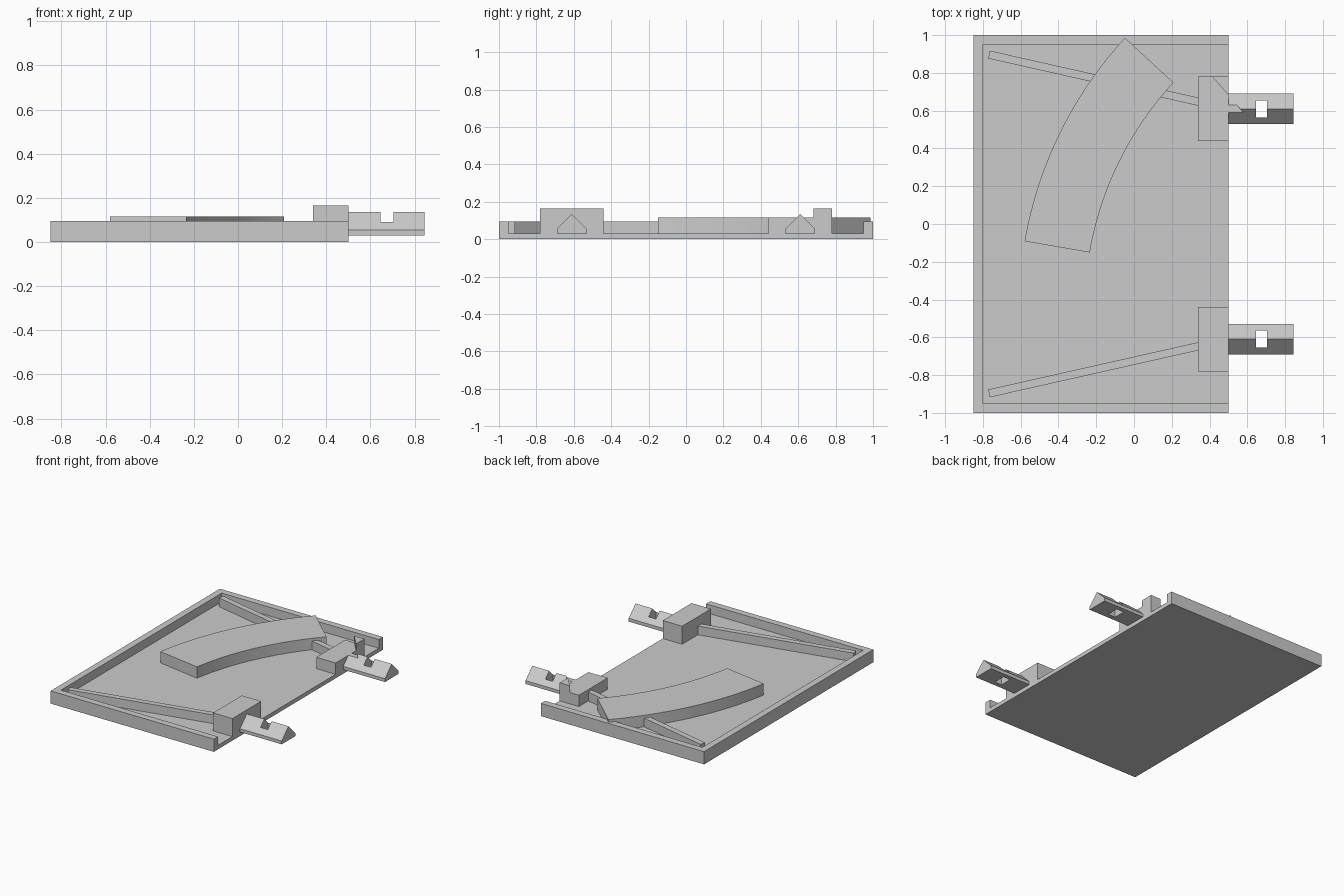
import bpy
import bmesh
from math import cos, sin, radians
from mathutils import Matrix, Vector

if "Cube" in bpy.data.objects:
    bpy.data.objects.remove(bpy.data.objects["Cube"], do_unlink=True)

grey = bpy.data.materials.new("plain grey")
grey.use_nodes = True
colour = (0.6, 0.6, 0.6, 1)
grey.diffuse_color = colour
grey.node_tree.nodes["Principled BSDF"].inputs["Base Color"].default_value = colour

FLOOR, RIM, TRACK = 0.03, 0.095, 0.115
TOP = Matrix.Identity(4)
# Maps a (y, z) profile so that it extrudes along x
ALONG_X = Matrix(((0, 0, 1, 0), (1, 0, 0, 0), (0, 1, 0, 0), (0, 0, 0, 1)))


def prism(name, outline, low, high, frame=TOP):
    """Extrude a flat outline from low to high."""
    bm = bmesh.new()
    face = bm.faces.new([bm.verts.new(frame @ Vector((a, b, low))) for a, b in outline])
    new = bmesh.ops.extrude_face_region(bm, geom=[face])["geom"]
    verts = [v for v in new if isinstance(v, bmesh.types.BMVert)]
    shift = frame.to_3x3() @ Vector((0, 0, high - low))
    bmesh.ops.translate(bm, verts=verts, vec=shift)
    bmesh.ops.recalc_face_normals(bm, faces=bm.faces)
    mesh = bpy.data.meshes.new(name)
    bm.to_mesh(mesh)
    bm.free()
    mesh.materials.append(grey)
    ob = bpy.data.objects.new(name, mesh)
    bpy.context.collection.objects.link(ob)
    return ob


def box(name, x0, x1, y0, y1, z0, z1):
    return prism(name, [(x0, y0), (x1, y0), (x1, y1), (x0, y1)], z0, z1)


def cut(ob, cutter):
    """Subtract the cutter and keep it hidden."""
    mod = ob.modifiers.new("cut", "BOOLEAN")
    mod.operation = "DIFFERENCE"
    mod.solver = "EXACT"
    mod.object = cutter
    bpy.context.view_layer.objects.active = ob
    bpy.ops.object.modifier_apply(modifier=mod.name)


# Tray: floor with a rim on three sides, open on +x
prism("tray_floor", [(-0.85, -1), (0.5, -1), (0.5, 1), (-0.85, 1)], 0, FLOOR)
prism("tray_rim", [(-0.85, -1), (0.5, -1), (0.5, -0.95), (-0.8, -0.95),
                   (-0.8, 0.95), (0.5, 0.95), (0.5, 1), (-0.85, 1)], FLOOR, RIM)

# Curved track
centre, outer, inner, steps = Vector((1.51, -0.452)), 2.12, 1.77, 32
angles = [radians(170.2 - 32.9 * i / steps) for i in range(steps + 1)]
arc = [centre + outer * Vector((cos(a), sin(a))) for a in angles]
arc += [centre + inner * Vector((cos(a), sin(a))) for a in reversed(angles)]
prism("curved_track", arc, FLOOR, TRACK)

# Connectors on both sides: block, slanted brace and slotted prong
parts = {}
for side, s in (("front", -1), ("back", 1)):
    block = box(side + "_block", 0.34, 0.5, s * 0.61 - 0.17, s * 0.61 + 0.17, FLOOR, 0.165)

    start, end = Vector((-0.768, s * 0.897)), Vector((0.36, s * 0.643))
    across = (end - start).orthogonal().normalized() * 0.021
    prism(side + "_brace", [start - across, end - across, end + across, start + across],
          FLOOR, RIM)

    y = s * 0.61
    profile = [(y - 0.08, 0.03), (y + 0.08, 0.03), (y + 0.08, 0.055),
               (y, 0.135), (y - 0.08, 0.055)]
    prong = prism(side + "_prong", profile, 0.5, 0.845, ALONG_X)
    slot = box(side + "_slot_cutter", 0.645, 0.705, y - 0.045, y + 0.045, -0.1, 0.3)
    cut(prong, slot)
    bpy.data.objects.remove(slot, do_unlink=True)
    parts[side] = (block, prong)

# Clearance for the track, cut diagonally across the back connector
clearance = prism("clearance_cutter", [(0.2, 0.3), (0.83, 0.3), (0.224, 1), (0.2, 1)],
                  TRACK, 0.3)
for ob in parts["back"]:
    cut(ob, clearance)
bpy.data.objects.remove(clearance, do_unlink=True)
